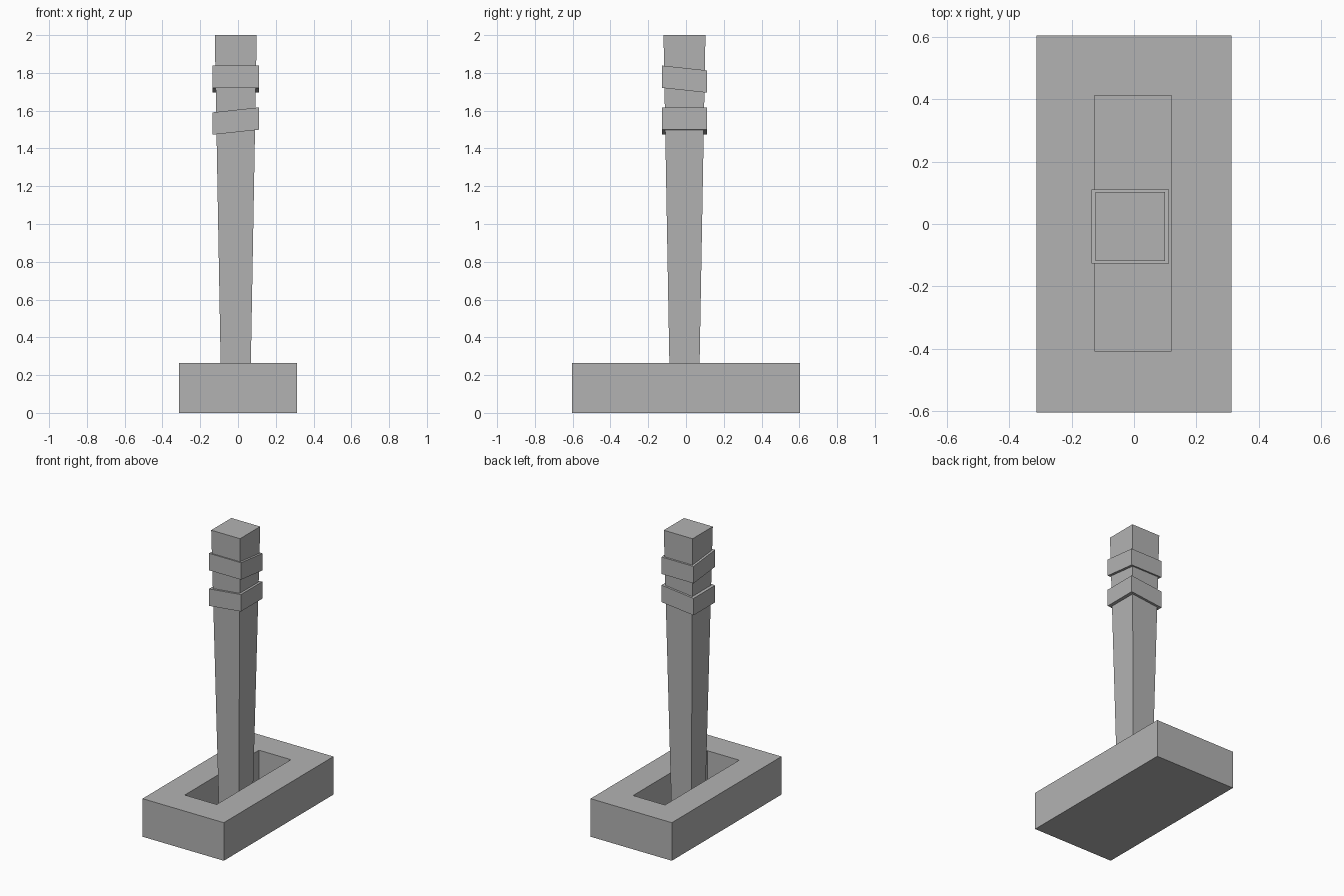
import bpy
import bmesh
from mathutils import Vector

default = bpy.data.objects.get("Cube")
if default:
    bpy.data.objects.remove(default, do_unlink=True)

grey = bpy.data.materials.new("plain_grey")
grey.use_nodes = True
colour = (0.45, 0.45, 0.45, 1.0)
grey.diffuse_color = colour
grey.node_tree.nodes["Principled BSDF"].inputs["Base Color"].default_value = colour


def box(center, size):
    """Return a bmesh box with the given centre and full size."""
    bm = bmesh.new()
    bmesh.ops.create_cube(bm, size=1)
    bmesh.ops.scale(bm, vec=size, verts=bm.verts)
    bmesh.ops.translate(bm, vec=center, verts=bm.verts)
    return bm


def finish(bm, name):
    bmesh.ops.recalc_face_normals(bm, faces=bm.faces)
    mesh = bpy.data.meshes.new(name)
    bm.to_mesh(mesh)
    bm.free()
    mesh.materials.append(grey)
    obj = bpy.data.objects.new(name, mesh)
    bpy.context.collection.objects.link(obj)
    return obj


# Base block with a rectangular recess in its top
BASE_H, FLOOR = 0.265, 0.04
bm = box((0, 0, BASE_H / 2), (0.626, 1.206, BASE_H))
top = max(bm.faces, key=lambda f: f.calc_center_median().z)
bmesh.ops.inset_individual(bm, faces=[top], thickness=0.1)
for v in top.verts:
    v.co.x = 0.12 if v.co.x > 0 else -0.126
    v.co.y = 0.411 if v.co.y > 0 else -0.406
pit = bmesh.ops.extrude_discrete_faces(bm, faces=[top])["faces"][0]
bmesh.ops.translate(bm, vec=(0, 0, FLOOR - BASE_H), verts=pit.verts)
finish(bm, "base")

# Square shaft, wider toward the top
CX, CY = -0.012, -0.008
bm = box((CX, CY, (2 + FLOOR) / 2), (1, 1, 2 - FLOOR))
for v in bm.verts:
    half = 0.111 if v.co.z > 1 else 0.076
    v.co.x = CX + (half if v.co.x > CX else -half)
    v.co.y = CY + (half if v.co.y > CY else -half)
finish(bm, "shaft")

# Slanted bands around the shaft: height, then slope along x and y
for name, z, slope in (("upper_band", 1.767, Vector((0, -0.107, 0))),
                       ("lower_band", 1.545, Vector((0.107, 0, 0)))):
    center = Vector((CX, CY, z))
    bm = box(center, (0.247, 0.237, 0.118))
    for v in bm.verts:
        v.co.z += slope.dot(v.co - center)
    finish(bm, name)
